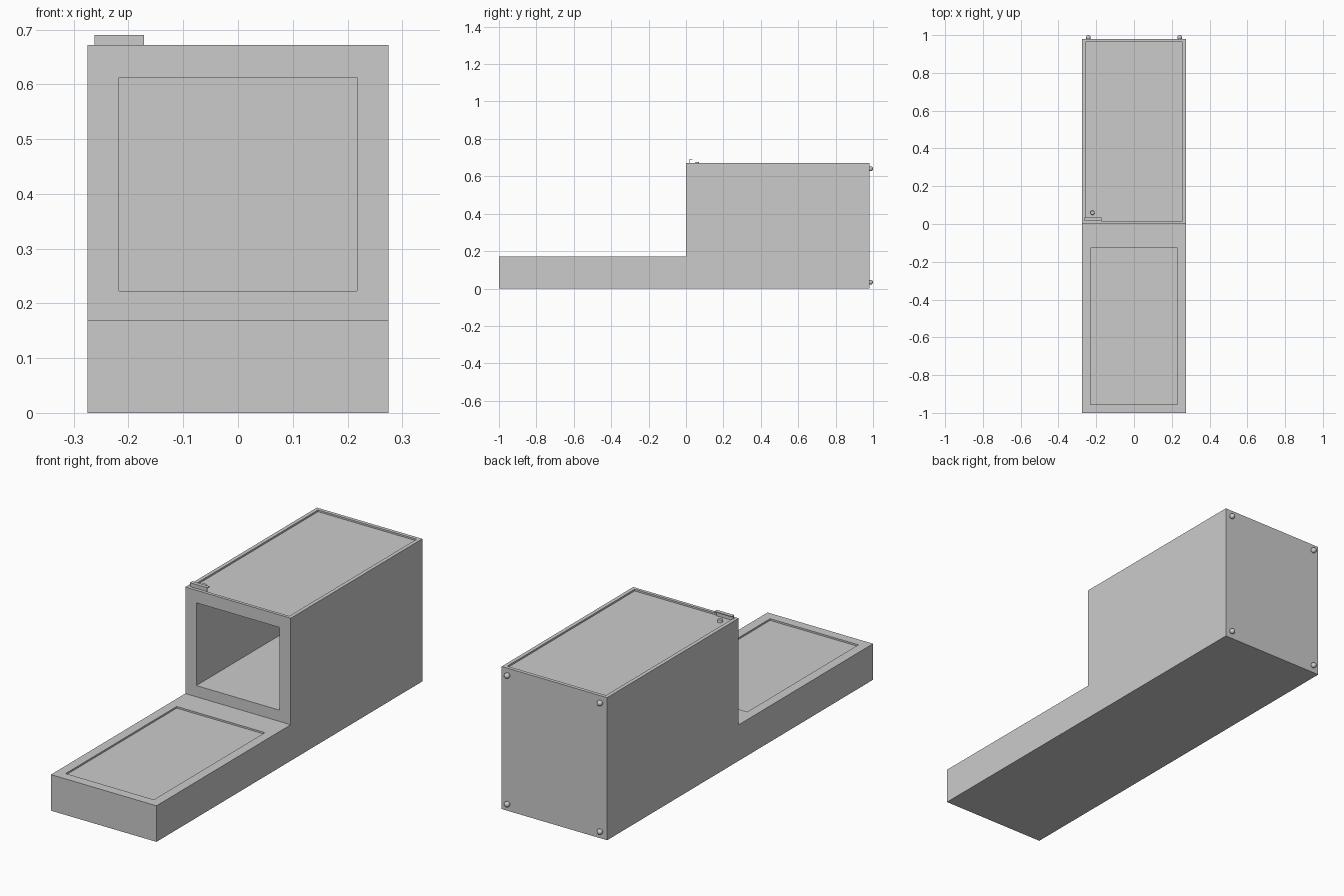
import bpy, bmesh
from mathutils import Matrix

if "Cube" in bpy.data.objects:
    bpy.data.objects.remove(bpy.data.objects["Cube"])

HALF_W = 0.275


def mesh_object(name, bm):
    bmesh.ops.recalc_face_normals(bm, faces=bm.faces)
    me = bpy.data.meshes.new(name)
    bm.to_mesh(me)
    bm.free()
    ob = bpy.data.objects.new(name, me)
    bpy.context.collection.objects.link(ob)
    return ob


def extrude_profile(name, profile, x0, x1):
    """Extrude a (y, z) outline along x."""
    bm = bmesh.new()
    face = bm.faces.new([bm.verts.new((x0, y, z)) for y, z in profile])
    ext = bmesh.ops.extrude_face_region(bm, geom=[face])
    moved = [g for g in ext["geom"] if isinstance(g, bmesh.types.BMVert)]
    bmesh.ops.translate(bm, verts=moved, vec=(x1 - x0, 0, 0))
    return mesh_object(name, bm)


def box(name, x, y, z):
    return extrude_profile(
        name, [(y[0], z[0]), (y[1], z[0]), (y[1], z[1]), (y[0], z[1])], *x)


def cut(target, x, y, z):
    cutter = box("cutter", x, y, z)
    cutter.hide_render = True
    mod = target.modifiers.new("cut", "BOOLEAN")
    mod.operation = "DIFFERENCE"
    mod.solver = "EXACT"
    mod.object = cutter
    bpy.context.view_layer.objects.active = target
    bpy.ops.object.modifier_apply(modifier=mod.name)
    bpy.data.objects.remove(cutter)


# Stepped body: low front tray and tall rear housing
body = extrude_profile(
    "body",
    [(-1, 0), (0.98, 0), (0.98, 0.672), (0, 0.672), (0, 0.17), (-1, 0.17)],
    -HALF_W, HALF_W)

# Deep front opening
cut(body, (-0.217, 0.217), (-0.1, 0.92), (0.223, 0.613))
# Shallow tray recess
cut(body, (-0.23, 0.23), (-0.955, -0.128), (0.162, 0.2))
# Shallow roof recess
cut(body, (-0.257, 0.257), (0.015, 0.963), (0.664, 0.7))

# Hooked latch at the front left of the roof
extrude_profile(
    "latch",
    [(0.016, 0.664), (0.02, 0.664), (0.02, 0.686),
     (0.034, 0.686), (0.034, 0.69), (0.016, 0.69)],
    -0.262, -0.172)

# Small roof button behind the latch
bm = bmesh.new()
bmesh.ops.create_cone(bm, cap_ends=True, segments=16, radius1=0.012,
                      radius2=0.01, depth=0.012,
                      matrix=Matrix.Translation((-0.22, 0.06, 0.67)))
mesh_object("roof_button", bm)

# Rounded screw heads at the four rear corners
for i, (x, z) in enumerate([(sx * 0.242, z) for sx in (-1, 1)
                            for z in (0.034, 0.64)]):
    bm = bmesh.new()
    bmesh.ops.create_uvsphere(bm, u_segments=16, v_segments=10, radius=0.013,
                              matrix=Matrix.Translation((x, 0.987, z)))
    for f in bm.faces:
        f.smooth = True
    mesh_object(f"rear_screw_{i + 1}", bm)
